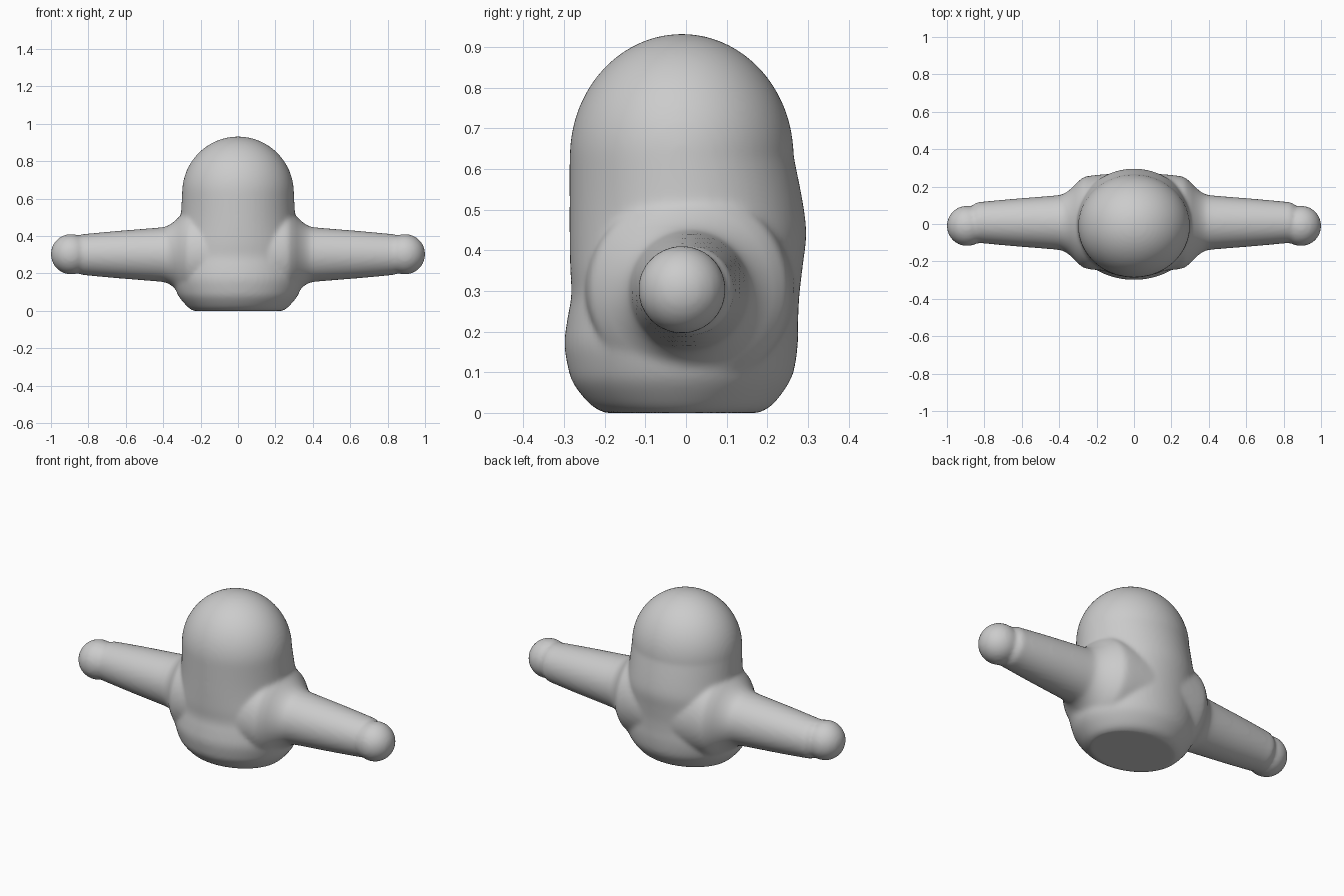
import bpy, bmesh
from math import cos, sin, pi, sqrt

if "Cube" in bpy.data.objects:
    bpy.data.objects.remove(bpy.data.objects["Cube"])

SEG = 64


def loft(bm, rings):
    # Skin a list of vertex rings and cap both ends
    loops = [[bm.verts.new(p) for p in r] for r in rings]
    for a, b in zip(loops, loops[1:]):
        for i in range(SEG):
            j = (i + 1) % SEG
            bm.faces.new((a[i], a[j], b[j], b[i]))
    bm.faces.new(loops[0][::-1])
    bm.faces.new(loops[-1])


def smooth_profile(pts, steps=4):
    # Catmull-Rom resampling of a profile
    out = []
    for i in range(len(pts) - 1):
        p = [pts[max(0, min(len(pts) - 1, i + k))] for k in (-1, 0, 1, 2)]
        for s in range(steps):
            t = s / steps
            out.append([0.5 * (2 * b + (c - a) * t + (2 * a - 5 * b + 4 * c - d) * t * t
                               + (3 * b - a - 3 * c + d) * t ** 3) for a, b, c, d in zip(*p)])
    return out + [list(pts[-1])]


angles = [2 * pi * i / SEG for i in range(SEG)]
bm = bmesh.new()

# Domed torso: z, half width, front y, back y
torso = [
    (0.0, 0.24, -0.20, 0.18), (0.02, 0.268, -0.235, 0.213), (0.07, 0.312, -0.276, 0.251),
    (0.11, 0.332, -0.290, 0.267), (0.17, 0.348, -0.299, 0.275), (0.23, 0.348, -0.292, 0.276),
    (0.29, 0.342, -0.282, 0.279), (0.36, 0.330, -0.285, 0.287), (0.44, 0.315, -0.286, 0.296),
    (0.52, 0.305, -0.286, 0.287), (0.63, 0.299, -0.286, 0.265),
]
sections = smooth_profile(torso)
for k in range(1, 20):
    a = k / 20 * pi / 2
    c, s = cos(a), sin(a)
    sections.append((0.63 + 0.302 * s, 0.299 * c, -0.01 - 0.276 * c, -0.01 + 0.275 * c))
sections.append((0.932, 0.004, -0.014, -0.006))
loft(bm, [[(w * cos(t), (f + b) / 2 + (b - f) / 2 * sin(t), z) for t in angles]
          for z, w, f, b in sections])

# Arms with flared roots: x, radius
arm = smooth_profile([
    (0.10, 0.262), (0.25, 0.248), (0.295, 0.222), (0.32, 0.197), (0.345, 0.174),
    (0.37, 0.157), (0.40, 0.147), (0.50, 0.138), (0.65, 0.126), (0.80, 0.112),
    (0.84, 0.107), (0.87, 0.085),
])
for side in (-1, 1):
    loft(bm, [[(side * x, 0.008 + r * cos(t), 0.301 + r * sin(t) * side) for t in angles]
              for x, r in arm])
    # Rounded hand
    hand = bmesh.ops.create_uvsphere(bm, u_segments=48, v_segments=24, radius=0.108)
    bmesh.ops.translate(bm, verts=hand["verts"], vec=(side * 0.893, -0.010, 0.303))

bmesh.ops.recalc_face_normals(bm, faces=bm.faces[:])
mesh = bpy.data.meshes.new("figure_body")
bm.to_mesh(mesh)
bm.free()
body = bpy.data.objects.new("figure_body", mesh)
bpy.context.collection.objects.link(body)

# Fuse the parts into one soft skin
fuse = body.modifiers.new("fuse", 'REMESH')
fuse.mode = 'VOXEL'
fuse.voxel_size = 0.011
fuse.use_smooth_shade = True
soften = body.modifiers.new("soften", 'SMOOTH')
soften.factor = 0.5
soften.iterations = 8
